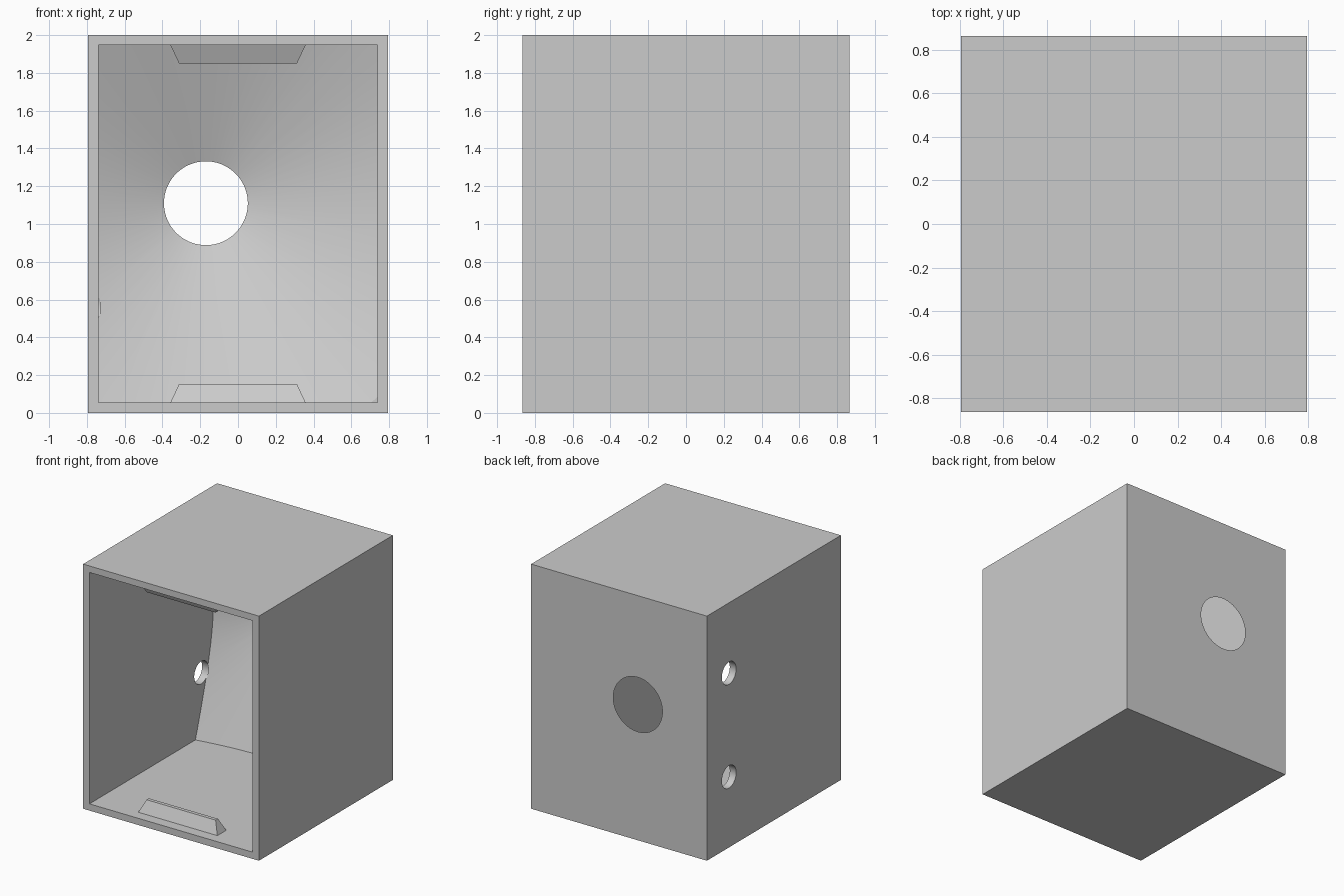
import bpy, bmesh, math
from mathutils import Matrix, Vector

old = bpy.data.objects.get("Cube")
if old:
    bpy.data.objects.remove(old, do_unlink=True)

grey = bpy.data.materials.new("light grey")
grey.use_nodes = True
grey.diffuse_color = (0.6, 0.6, 0.6, 1)
grey.node_tree.nodes["Principled BSDF"].inputs["Base Color"].default_value = (0.6, 0.6, 0.6, 1)


def add_object(name, bm, helper=False):
    bmesh.ops.recalc_face_normals(bm, faces=bm.faces)
    mesh = bpy.data.meshes.new(name)
    bm.to_mesh(mesh)
    bm.free()
    obj = bpy.data.objects.new(name, mesh)
    bpy.context.collection.objects.link(obj)
    mesh.materials.append(grey)
    obj.hide_render = helper
    return obj


def box(name, low, high, helper=False):
    low, high = Vector(low), Vector(high)
    bm = bmesh.new()
    size = Matrix.Diagonal((high - low).to_4d())
    bmesh.ops.create_cube(bm, size=1, matrix=Matrix.Translation((low + high) / 2) @ size)
    return add_object(name, bm, helper)


def boolean(obj, cutter, operation):
    mod = obj.modifiers.new("cut", 'BOOLEAN')
    mod.operation = operation
    mod.solver = 'EXACT'
    mod.object = cutter
    bpy.ops.object.select_all(action='DESELECT')
    bpy.context.view_layer.objects.active = obj
    obj.select_set(True)
    bpy.ops.object.modifier_apply(modifier=mod.name)
    bpy.data.objects.remove(cutter, do_unlink=True)


# Outer case
case = box("case", (-0.795, -0.865, 0), (0.795, 0.865, 2))

# Cavity: inner box limited at the back by a funnel around the round hole
cavity = box("cavity_cutter", (-0.738, -1, 0.055), (0.738, 0.95, 1.947), True)
slope, rim = 0.37, 0.222
profile = [(3, -2), (3, 0.44), (rim + (0.865 - 0.44) / slope, 0.44),
           (rim, 0.865), (rim, 1.2)]
bm = bmesh.new()
steps = 72
rings = []
for radius, y in profile:
    ring = []
    for i in range(steps):
        a = math.tau * i / steps
        ring.append(bm.verts.new((-0.17 + radius * math.cos(a), y, 1.11 + radius * math.sin(a))))
    rings.append(ring)
for a, b in zip(rings, rings[1:]):
    for i in range(steps):
        j = (i + 1) % steps
        bm.faces.new((a[i], a[j], b[j], b[i]))
bm.faces.new(rings[0])
bm.faces.new(rings[-1])
funnel = add_object("funnel_cutter", bm, True)
boolean(cavity, funnel, 'INTERSECT')
boolean(case, cavity, 'DIFFERENCE')

# Two round holes through the right wall
for z in (0.577, 1.425):
    bm = bmesh.new()
    place = Matrix.Translation((-0.78, 0.58, z)) @ Matrix.Rotation(math.pi / 2, 4, 'Y')
    bmesh.ops.create_cone(bm, cap_ends=True, segments=40, radius1=0.092,
                          radius2=0.092, depth=0.1, matrix=place)
    boolean(case, add_object("side_hole_cutter", bm, True), 'DIFFERENCE')

bpy.ops.object.select_all(action='DESELECT')
bpy.context.view_layer.objects.active = case
case.select_set(True)
bpy.ops.object.shade_smooth_by_angle(angle=math.radians(15))

# Tapered catch bars on the floor and ceiling, just inside the opening
for name, base, tip in (("lower_catch_bar", 0.05, 0.153), ("upper_catch_bar", 1.952, 1.85)):
    bm = bmesh.new()
    bmesh.ops.create_cube(bm, size=2)
    for v in bm.verts:
        half_x, half_y, z = (0.312, 0.015, tip) if v.co.z > 0 else (0.36, 0.06, base)
        v.co = (v.co.x * half_x, -0.72 + v.co.y * half_y, z)
    add_object(name, bm)
